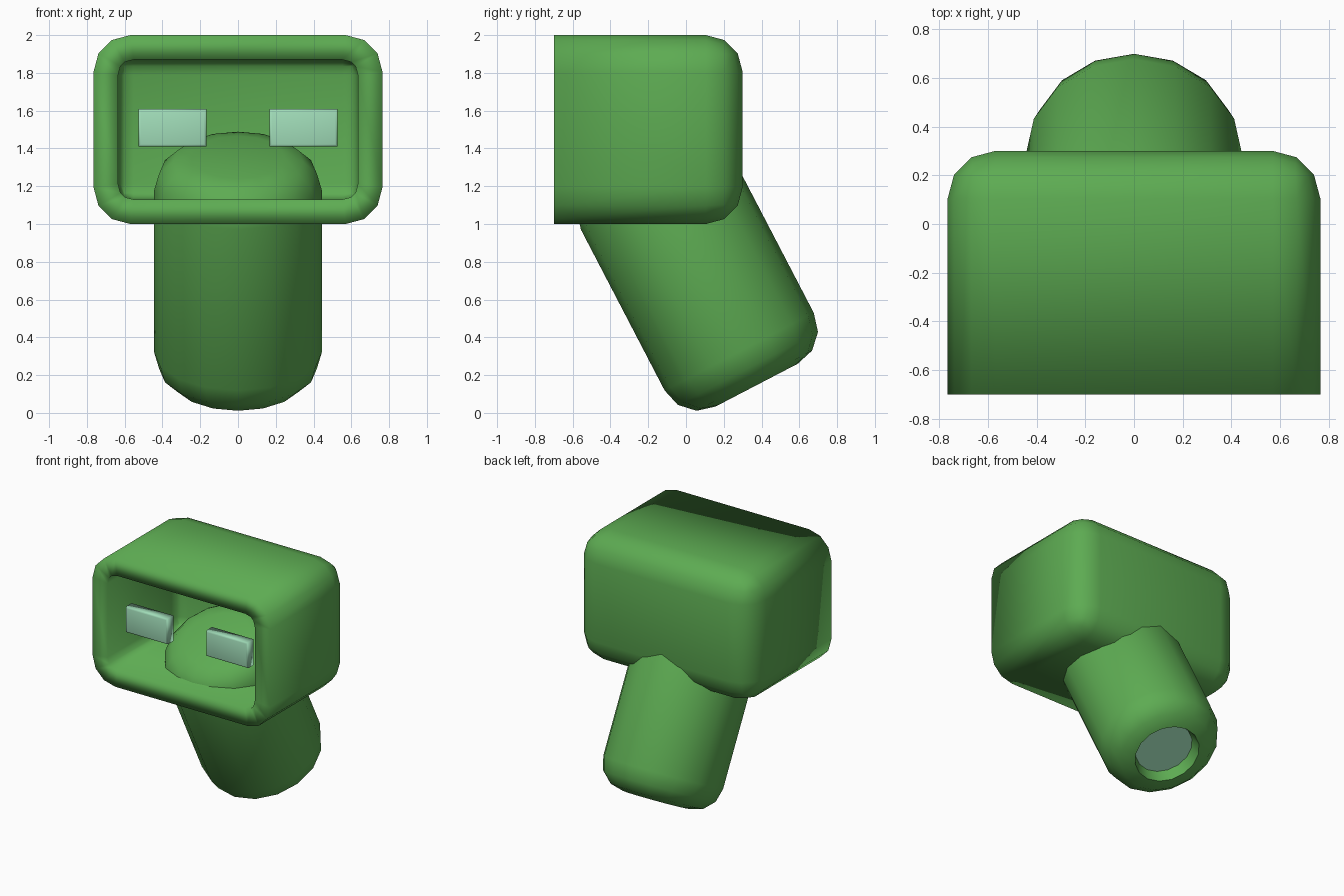
import bpy, bmesh, math
from mathutils import Matrix, Vector

if "Cube" in bpy.data.objects:
    bpy.data.objects.remove(bpy.data.objects["Cube"], do_unlink=True)


def make_material(name, rgb):
    mat = bpy.data.materials.new(name)
    mat.use_nodes = True
    mat.diffuse_color = (*rgb, 1)
    mat.node_tree.nodes["Principled BSDF"].inputs["Base Color"].default_value = (*rgb, 1)
    return mat


green = make_material("leaf green", (0.11, 0.41, 0.085))
mint = make_material("pale mint", (0.36, 0.73, 0.49))


def finish(bm, name, mat, sharp_angle=None):
    """Turn a bmesh into a smooth-shaded object; edges above sharp_angle stay crisp."""
    mesh = bpy.data.meshes.new(name)
    bm.to_mesh(mesh)
    bm.free()
    mesh.materials.append(mat)
    obj = bpy.data.objects.new(name, mesh)
    bpy.context.collection.objects.link(obj)
    mesh.shade_smooth()
    if sharp_angle is not None:
        mesh.set_sharp_from_angle(angle=math.radians(sharp_angle))
    return obj


def box(size, center):
    bm = bmesh.new()
    bmesh.ops.create_cube(bm, size=1, matrix=Matrix.Translation(center) @ Matrix.Diagonal((*size, 1)))
    return bm


def lathe(profile, sides=16):
    """Revolve (radius, height) points about z and close both ends."""
    bm = bmesh.new()
    rings = []
    for r, h in profile:
        angles = [math.tau * i / sides for i in range(sides)]
        rings.append([bm.verts.new((r * math.cos(a), r * math.sin(a), h)) for a in angles])
    for low, high in zip(rings, rings[1:]):
        for i in range(sides):
            j = (i + 1) % sides
            bm.faces.new((low[i], low[j], high[j], high[i]))
    bm.faces.new(rings[0])
    bm.faces.new(rings[-1])
    bmesh.ops.recalc_face_normals(bm, faces=bm.faces)
    return bm


# Head shell: rounded box, open at the front
FRONT = -0.70
bm = box((1.53, 1.0, 1.0), (0, -0.20, 1.5))
rounded = [e for e in bm.edges if any(v.co.y > FRONT + 0.5 for v in e.verts)]
bmesh.ops.bevel(bm, geom=rounded, offset=0.195, segments=3, profile=0.5, affect='EDGES')
front_faces = [f for f in bm.faces if all(abs(v.co.y - FRONT) < 1e-4 for v in f.verts)]
bmesh.ops.delete(bm, geom=front_faces, context='FACES')
bmesh.ops.recalc_face_normals(bm, faces=bm.faces)
back = max(bm.faces, key=lambda f: f.calc_center_median().y)
if back.normal.y < 0:
    bmesh.ops.reverse_faces(bm, faces=bm.faces)
head = finish(bm, "head_shell", green)
wall = head.modifiers.new("wall", 'SOLIDIFY')
wall.thickness = 0.13
wall.offset = -1
wall.use_even_offset = True

# Eyes: flat blocks floating just inside the opening
for side, name in ((1, "left_eye"), (-1, "right_eye")):
    bm = box((0.36, 0.075, 0.20), (side * 0.347, -0.597, 1.51))
    front_edges = [e for e in bm.edges if all(v.co.y < -0.6 for v in e.verts)]
    bmesh.ops.bevel(bm, geom=front_edges, offset=0.012, segments=2, profile=0.5, affect='EDGES')
    finish(bm, name, mint)

# Neck: leaning rounded cylinder with a recessed lower end
HALF, RADIUS, ROUND, RECESS = 0.68, 0.445, 0.20, 0.08
inner = RADIUS - ROUND
arc = [(inner + ROUND * math.sin(math.radians(a)), HALF - ROUND + ROUND * math.cos(math.radians(a)))
       for a in (0, 30, 60, 90)]
lower = [(r, -h) for r, h in arc]
profile = [(0.215, -HALF + RECESS + 0.008)] + lower + arc[::-1]
lean = Matrix.Translation((0, 0.06, 0.75)) @ Matrix.Rotation(math.radians(27.5), 4, 'X')
neck = finish(lathe(profile), "neck", green, 50)
neck.matrix_world = lean

# Disc set into the recess
disc = [(0.216, -HALF + RECESS), (0.216, -HALF + RECESS + 0.009)]
plug = finish(lathe(disc), "neck_end_disc", mint, 50)
plug.matrix_world = lean
